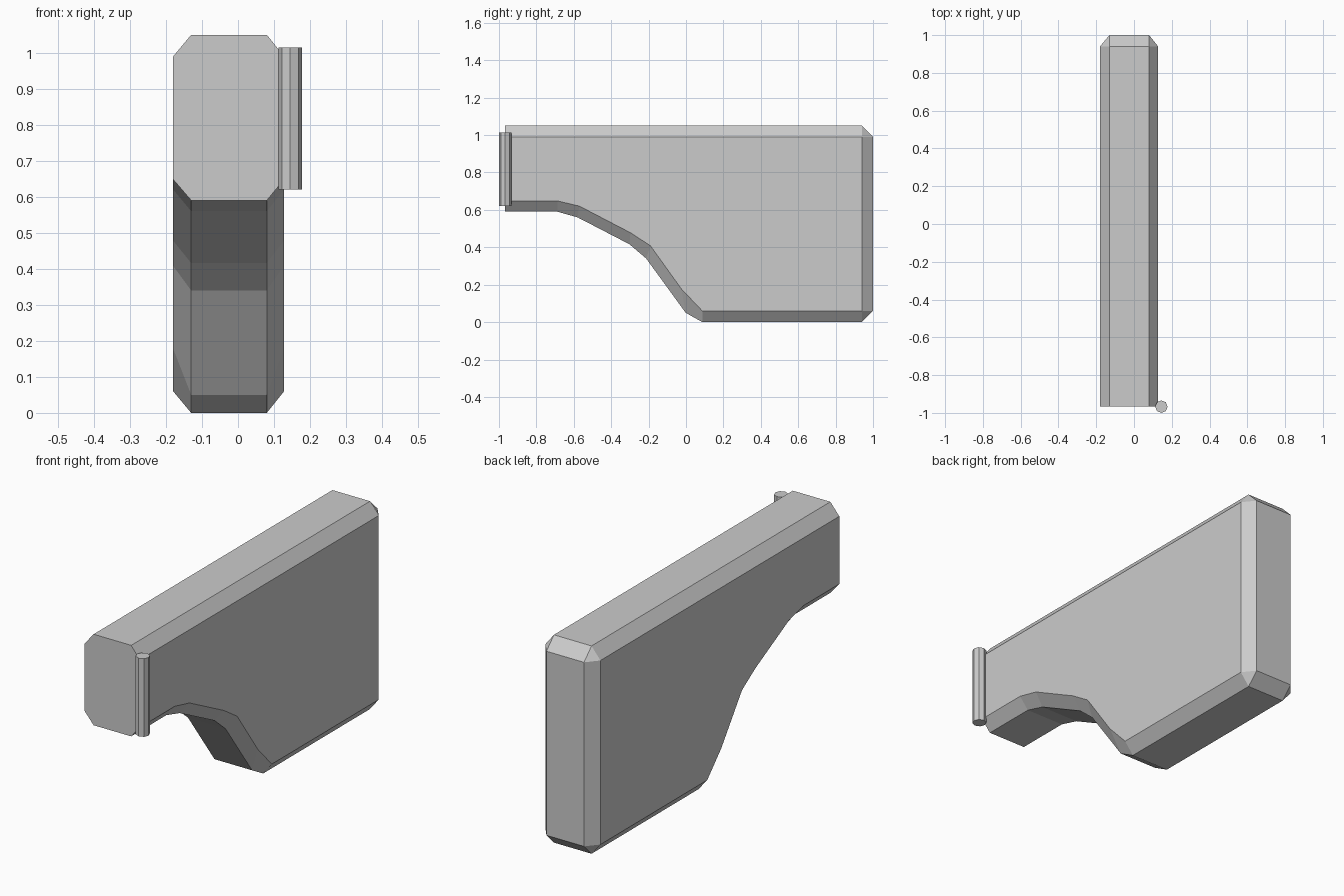
import bpy, bmesh

if "Cube" in bpy.data.objects:
    bpy.data.objects.remove(bpy.data.objects["Cube"])

# Chamfered panel: (outline of the thick middle, matching outline of the side face), as y, z
OUTLINE = [
    ((-0.967, 1.05), (-0.967, 0.99)),
    ((0.94, 1.05), (0.94, 0.99)),
    ((1.0, 0.99), (0.94, 0.99)),
    ((1.0, 0.06), (0.94, 0.06)),
    ((0.94, 0.0), (0.94, 0.06)),
    ((0.087, 0.0), (0.087, 0.06)),
    ((-0.002, 0.05), (-0.025, 0.178)),
    ((-0.213, 0.34), (-0.19, 0.408)),
    ((-0.302, 0.416), (-0.297, 0.478)),
    ((-0.58, 0.56), (-0.57, 0.62)),
    ((-0.687, 0.59), (-0.687, 0.648)),
    ((-0.967, 0.59), (-0.967, 0.648)),
]
middle = [p[0] for p in OUTLINE]
side = [p[1] for p in OUTLINE]

bm = bmesh.new()
rings = [[bm.verts.new((x, y, z)) for y, z in pts]
         for x, pts in ((-0.18, side), (-0.13, middle), (0.08, middle), (0.128, side))]

# Strips around the rim, leaving the flat front end open
for a, b in zip(rings, rings[1:]):
    for i in range(len(OUTLINE) - 1):
        bm.faces.new((a[i], a[i + 1], b[i + 1], b[i]))

# Side faces and the eight-sided front end
bm.faces.new(rings[0])
bm.faces.new(rings[3])
bm.faces.new([r[0] for r in rings] + [r[-1] for r in reversed(rings)])

# Merge doubled side corners so the rear corner chamfers become triangles
bmesh.ops.remove_doubles(bm, verts=bm.verts, dist=0.0005)
bmesh.ops.recalc_face_normals(bm, faces=bm.faces)
mesh = bpy.data.meshes.new("panel")
bm.to_mesh(mesh)
bm.free()
bpy.context.collection.objects.link(bpy.data.objects.new("panel", mesh))

# Hinge pin on the front edge
bpy.ops.mesh.primitive_cylinder_add(vertices=8, radius=0.033, depth=0.395,
                                    location=(0.145, -0.967, 0.8175))
bpy.context.object.name = "hinge_pin"
